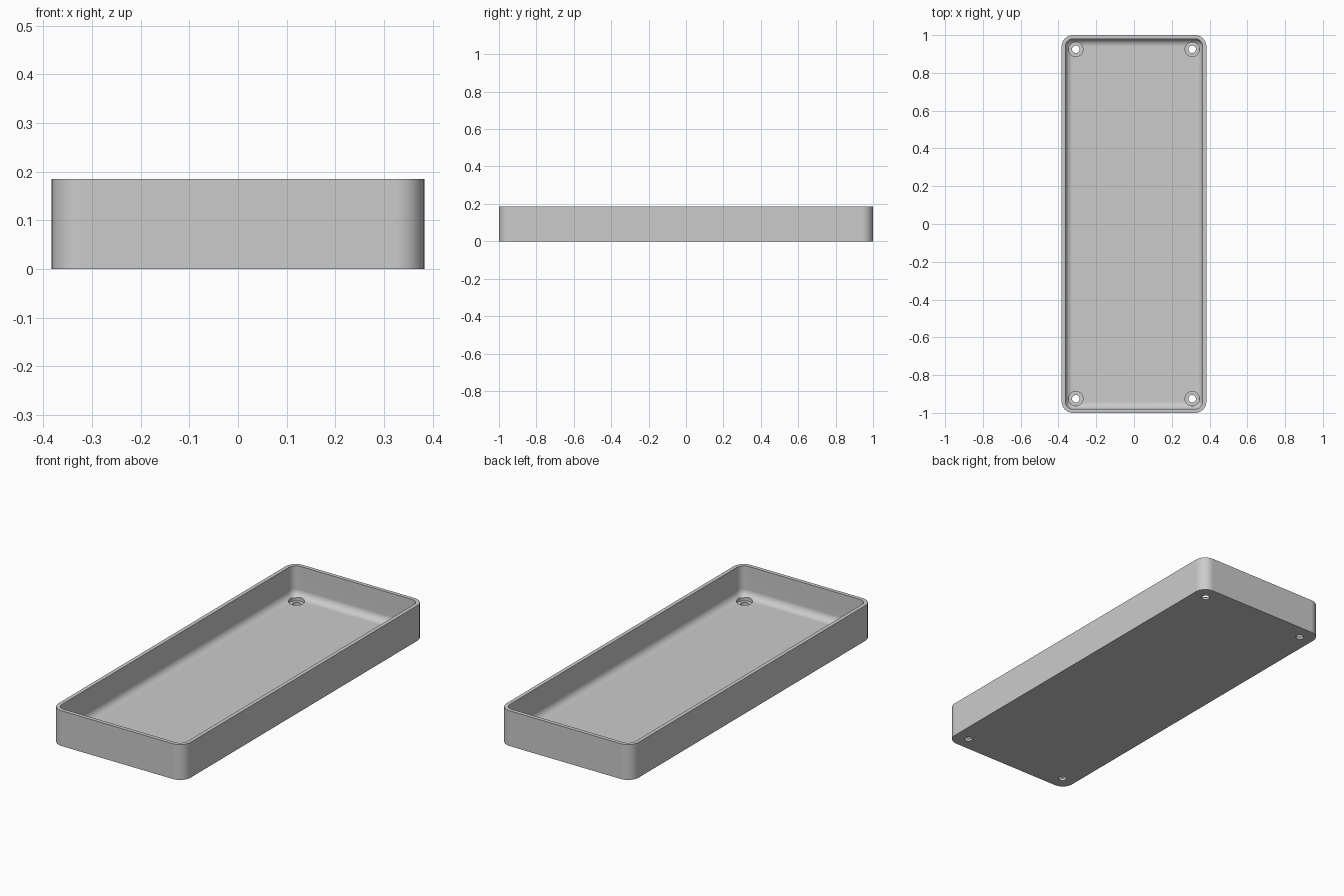
import bpy, bmesh, math

if "Cube" in bpy.data.objects:
    bpy.data.objects.remove(bpy.data.objects["Cube"])

HALF_X, HALF_Y, HEIGHT = 0.383, 1.0, 0.185
CORNER, WALL, FLOOR, FILLET = 0.06, 0.02, 0.025, 0.038
HOLE_X, HOLE_Y, HOLE_R, BORE_R, BORE_Z = 0.308, 0.925, 0.02, 0.038, 0.012


def rounded_ring(inset, z, steps=10):
    """Rounded rectangle, inset from the outer outline."""
    r = CORNER - inset
    cx, cy = HALF_X - CORNER, HALF_Y - CORNER
    pts = []
    for k, (sx, sy) in enumerate([(1, 1), (-1, 1), (-1, -1), (1, -1)]):
        for i in range(steps + 1):
            a = math.pi / 2 * (k + i / steps)
            pts.append((sx * cx + r * math.cos(a), sy * cy + r * math.sin(a), z))
    return pts


def circle_ring(x, y, r, z, n=40):
    return [(x + r * math.cos(2 * math.pi * i / n),
             y + r * math.sin(2 * math.pi * i / n), z) for i in range(n)]


def loft(bm, rings):
    """Skin a stack of rings and cap both ends."""
    loops = [[bm.verts.new(p) for p in ring] for ring in rings]
    for a, b in zip(loops, loops[1:]):
        for i in range(len(a)):
            j = (i + 1) % len(a)
            bm.faces.new((a[i], a[j], b[j], b[i]))
    bm.faces.new(loops[0][::-1])
    bm.faces.new(loops[-1])


def make_object(name, bm):
    bmesh.ops.recalc_face_normals(bm, faces=bm.faces)
    mesh = bpy.data.meshes.new(name)
    bm.to_mesh(mesh)
    bm.free()
    obj = bpy.data.objects.new(name, mesh)
    bpy.context.collection.objects.link(obj)
    return obj


# Tray: outer wall, flat rim, inner wall, rounded inside edge, floor
profile = [(0, 0), (0, HEIGHT), (WALL, HEIGHT)]
for i in range(9):
    a = math.pi / 2 * i / 8
    profile.append((WALL + FILLET * (1 - math.cos(a)),
                    FLOOR + FILLET * (1 - math.sin(a))))
bm = bmesh.new()
loft(bm, [rounded_ring(d, z) for d, z in profile])
tray = make_object("tray", bm)

grey = bpy.data.materials.new("light grey")
grey.diffuse_color = (0.6, 0.6, 0.6, 1)
grey.use_nodes = True
grey.node_tree.nodes["Principled BSDF"].inputs["Base Color"].default_value = grey.diffuse_color
tray.data.materials.append(grey)

# Stepped screw holes in the four corners
bm = bmesh.new()
for x in (-HOLE_X, HOLE_X):
    for y in (-HOLE_Y, HOLE_Y):
        loft(bm, [circle_ring(x, y, r, z) for r, z in
                  [(HOLE_R, -0.05), (HOLE_R, BORE_Z),
                   (BORE_R, BORE_Z), (BORE_R, 0.1)]])
cutter = make_object("screw_hole_cutter", bm)
cutter.hide_render = True

bpy.context.view_layer.objects.active = tray
tray.select_set(True)
cutter.select_set(False)
cut = tray.modifiers.new("screw holes", 'BOOLEAN')
cut.operation, cut.solver, cut.object = 'DIFFERENCE', 'EXACT', cutter
bpy.ops.object.modifier_apply(modifier=cut.name)
bpy.data.objects.remove(cutter)

# Smooth corners and fillet, crisp rim and flat floor
bpy.ops.object.shade_smooth_by_angle(angle=math.radians(30))
weighted = tray.modifiers.new("flat floor shading", 'WEIGHTED_NORMAL')
weighted.keep_sharp = True
